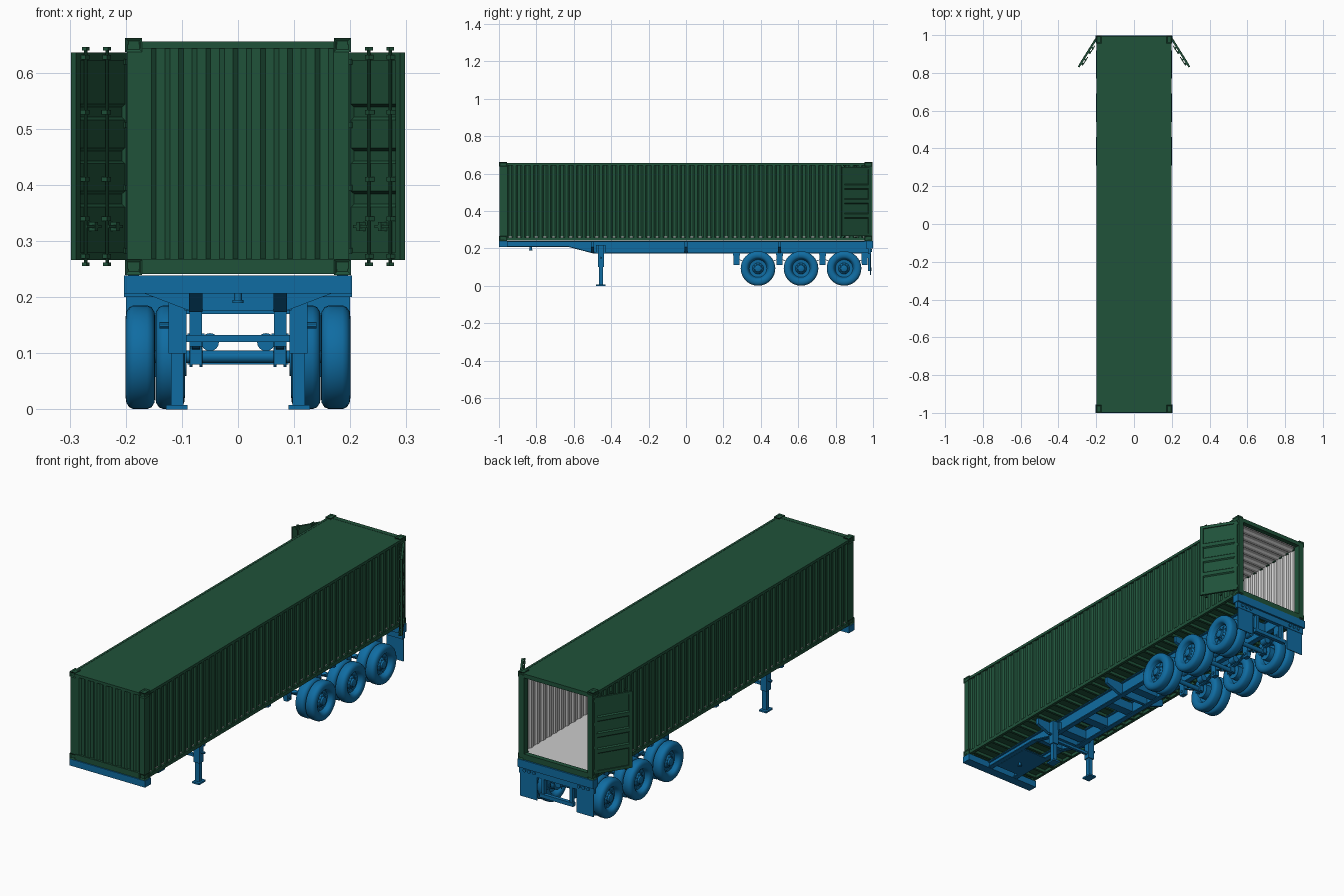
import bpy, bmesh
from math import pi, cos, sin, radians
from mathutils import Vector, Matrix

if "Cube" in bpy.data.objects:
    bpy.data.objects.remove(bpy.data.objects["Cube"])


def material(name, color):
    m = bpy.data.materials.new(name)
    m.diffuse_color = color
    m.use_nodes = True
    m.node_tree.nodes["Principled BSDF"].inputs["Base Color"].default_value = m.diffuse_color
    return m


GREEN = material("green_paint", (0.014, 0.084, 0.042, 1))
BLUE = material("blue_paint", (0.005, 0.15, 0.36, 1))


def box(bm, x0, x1, y0, y1, z0, z1):
    mat = Matrix.Translation(((x0 + x1) / 2, (y0 + y1) / 2, (z0 + z1) / 2))
    bmesh.ops.create_cube(bm, size=1, matrix=mat @ Matrix.Diagonal((x1 - x0, y1 - y0, z1 - z0, 1)))


def cyl(bm, p, q, r, n=16):
    p, q = Vector(p), Vector(q)
    rot = (q - p).to_track_quat('Z', 'Y').to_matrix().to_4x4()
    bmesh.ops.create_cone(bm, cap_ends=True, segments=n, radius1=r, radius2=r,
                          depth=(q - p).length, matrix=Matrix.Translation((p + q) / 2) @ rot)


def prism(bm, pts, axis, a, b):
    def at(p, t):
        return (t, p[0], p[1]) if axis == 'x' else (p[0], t, p[1])
    A = [bm.verts.new(at(p, a)) for p in pts]
    B = [bm.verts.new(at(p, b)) for p in pts]
    bm.faces.new(A)
    bm.faces.new(B[::-1])
    for i in range(len(pts)):
        j = (i + 1) % len(pts)
        bm.faces.new((A[i], B[i], B[j], A[j]))


def ribbon(bm, line, t, x0, x1):
    prism(bm, line + [(y, z + t) for y, z in reversed(line)], 'x', x0, x1)


def sheet(bm, A, B):
    A = [bm.verts.new(p) for p in A]
    B = [bm.verts.new(p) for p in B]
    for i in range(len(A) - 1):
        bm.faces.new((A[i], A[i + 1], B[i + 1], B[i]))


def lathe(bm, profile, cx, cy, cz, n=40):
    rings = [[bm.verts.new((cx + x, cy + r * cos(2 * pi * k / n), cz + r * sin(2 * pi * k / n)))
              for k in range(n)] for x, r in profile]
    for a, b in zip(rings, rings[1:]):
        for k in range(n):
            bm.faces.new((a[k], a[(k + 1) % n], b[(k + 1) % n], b[k]))
    bm.faces.new(rings[0])
    bm.faces.new(rings[-1])


def corrugation(a, b, n, hi, lo):
    p = (b - a) / n
    pts = []
    for i in range(n):
        s = a + i * p
        pts += [(s, hi), (s + .32 * p, hi), (s + .5 * p, lo), (s + .82 * p, lo)]
    return pts + [(b, hi)]


def finish(name, bm, mat=None, mirror=False, smooth=False, recalc=True, matrix=None):
    if matrix:
        bm.transform(matrix)
    if recalc:
        bmesh.ops.recalc_face_normals(bm, faces=bm.faces)
    me = bpy.data.meshes.new(name)
    bm.to_mesh(me)
    bm.free()
    ob = bpy.data.objects.new(name, me)
    bpy.context.collection.objects.link(ob)
    if mat:
        me.materials.append(mat)
    if smooth:
        bpy.ops.object.select_all(action='DESELECT')
        ob.select_set(True)
        bpy.context.view_layer.objects.active = ob
        bpy.ops.object.shade_smooth_by_angle(angle=radians(35))
    if mirror:
        ob.modifiers.new("Mirror", 'MIRROR').use_mirror_merge = False
    return ob


# container walls: green outside, grey inside
side = corrugation(-.97, .97, 42, .196, .189)
front = corrugation(-.17, .17, 7, -.995, -.987)
bm = bmesh.new()
sheet(bm, [(x, y, .25) for y, x in side], [(x, y, .648) for y, x in side])
finish("side_wall", bm, GREEN, True, recalc=False)
bm = bmesh.new()
sheet(bm, [(x - .003, y, .26) for y, x in side[::-1]], [(x - .003, y, .648) for y, x in side[::-1]])
finish("side_wall_lining", bm, None, True, recalc=False)
bm = bmesh.new()
sheet(bm, [(x, y, .26) for x, y in front], [(x, y, .645) for x, y in front])
finish("front_wall", bm, GREEN, recalc=False)
bm = bmesh.new()
sheet(bm, [(x, y + .003, .26) for x, y in front[::-1]], [(x, y + .003, .645) for x, y in front[::-1]])
finish("front_wall_lining", bm, None, recalc=False)
ceiling = corrugation(-.98, .98, 40, .648, .642)
bm = bmesh.new()
sheet(bm, [(-.19, y, z) for y, z in ceiling], [(.19, y, z) for y, z in ceiling])
finish("ceiling_lining", bm, None, recalc=False)
bm = bmesh.new()
box(bm, -.19, .19, -.985, .985, .259, .264)
finish("floor", bm)
bm = bmesh.new()
box(bm, -.196, .196, -.99, .99, .649, .655)
finish("roof", bm, GREEN)

# container frame and corner castings
bm = bmesh.new()
for s in (-1, 1):
    y0, y1 = sorted((s * .965, s * .997))
    box(bm, .17, .198, y0, y1, .25, .65)
box(bm, .186, .199, -.97, .97, .241, .258)
box(bm, .188, .199, -.97, .97, .643, .656)
finish("corner_posts_and_rails", bm, GREEN, True)
bm = bmesh.new()
for y0, y1 in ((-.998, -.975), (.972, .995)):
    box(bm, -.175, .175, y0, y1, .241, .268)
    box(bm, -.175, .175, y0, y1, .636 if y0 > 0 else .643, .656)
finish("end_sills_and_headers", bm, GREEN)
bm = bmesh.new()
for y0, y1 in ((-1, -.958), (.955, .997)):
    box(bm, .171, .201, y0, y1, .24, .267)
    box(bm, .171, .201, y0, y1, .637, .662)
bmesh.ops.recalc_face_normals(bm, faces=bm.faces)
bmesh.ops.inset_individual(bm, faces=bm.faces[:], thickness=.008, depth=-.004)
finish("corner_castings", bm, GREEN, True)
bm = bmesh.new()
for i in range(30):
    y = -.94 + i * 1.88 / 29
    box(bm, -.188, .188, y - .006, y + .006, .242, .2595)
box(bm, -.188, .188, -.98, .98, .256, .2595)
finish("floor_cross_members", bm, GREEN)

# doors: built shut with the hinge at the origin, then swung open
swing = Matrix.Translation((.201, .988, 0)) @ Matrix.Rotation(radians(-238), 4, 'Z')
bm = bmesh.new()
outer = [(.008, .272)]
for zc in (.375, .452, .53):
    outer += [(.008, zc - .014), (.002, zc - .009), (.002, zc + .009), (.008, zc + .014)]
outer += [(.008, .63)]
prism(bm, [(y, z) for y, z in outer] + [(y - .003, z) for y, z in outer[::-1]], 'x', -.168, -.01)
box(bm, -.182, -.166, 0, .01, .266, .636)
box(bm, -.014, 0, 0, .01, .266, .636)
box(bm, -.17, -.01, 0, .01, .266, .28)
box(bm, -.17, -.01, 0, .01, .622, .636)
finish("door_panel", bm, GREEN, True, matrix=swing)
bm = bmesh.new()
for x in (-.085, -.157):
    cyl(bm, (x, .015, .256), (x, .015, .645), .003, 10)
    for z in (.273, .34, .41, .53, .628):
        box(bm, x - .007, x + .007, .008, .019, z - .004, z + .004)
    for z in (.256, .64):
        box(bm, x - .005, x + .005, .010, .020, z, z + .006)
    box(bm, x - .002, x + .045, .016, .020, .323, .329)
    box(bm, x + .022, x + .032, .008, .021, .318, .334)
finish("door_lock_bars", bm, GREEN, True, matrix=swing)
bm = bmesh.new()
for z in (.283, .395, .507, .62):
    cyl(bm, (0, .006, z - .007), (0, .006, z + .007), .006, 10)
    box(bm, -.02, 0, .009, .012, z - .005, z + .005)
finish("door_hinges", bm, GREEN, True, matrix=swing)

# chassis main beams with gooseneck
bm = bmesh.new()
low = [(-.98, .208), (-.63, .208), (-.5, .174), (.975, .174)]
prism(bm, low + [(.975, .238), (-.98, .238)], 'x', .072, .078)
ribbon(bm, low, .005, .063, .087)
box(bm, .063, .087, -.98, .975, .234, .239)
finish("main_beam", bm, BLUE, True)

# bolsters, outriggers and cross members
bm = bmesh.new()
box(bm, -.203, .203, -1, -.955, .207, .239)
box(bm, -.203, .203, .962, .999, .2, .239)
box(bm, -.2, .2, .972, .99, .17, .202)
box(bm, -.064, .064, -.92, -.72, .207, .212)
for y in (-.9, -.76, -.62):
    box(bm, -.075, .075, y - .012, y + .012, .211, .236)
for y in (-.455, -.3, -.12, .06, .22, .385, .615, .845):
    box(bm, -.075, .075, y - .022, y + .022, .188, .232)
for y in (-.5, 0, .5):
    prism(bm, [(-.17, .238), (-.17, .208), (-.087, .176), (.087, .176), (.17, .208), (.17, .238)],
          'y', y - .008, y + .008)
finish("chassis_cross_members", bm, BLUE)
bm = bmesh.new()
for y in (-.978, .978):
    box(bm, .176, .196, y - .015, y + .015, .238, .243)
finish("twist_locks", bm, BLUE, True)
bm = bmesh.new()
cyl(bm, (0, -.83, .192), (0, -.83, .21), .007)
cyl(bm, (0, -.83, .19), (0, -.83, .195), .010)
finish("coupling_pin", bm, BLUE, smooth=True)

# landing gear
bm = bmesh.new()
box(bm, .092, .124, -.471, -.439, .1, .218)
box(bm, .097, .119, -.466, -.444, .008, .11)
box(bm, .09, .128, -.48, -.43, 0, .008)
box(bm, .08, .095, -.48, -.43, .176, .218)
cyl(bm, (.12, -.455, .15), (.14, -.455, .15), .006, 10)
finish("landing_leg", bm, BLUE, True)
bm = bmesh.new()
box(bm, -.1, .1, -.462, -.448, .12, .133)
finish("landing_gear_brace", bm, BLUE)

# axles, springs and wheels
AXLES = (.385, .615, .845)
HANGERS = (.27, .5, .73, .955)
bm = bmesh.new()
for y in AXLES:
    cyl(bm, (-.16, y, .094), (.16, y, .094), .011, 20)
    for s in (-1, 1):
        cyl(bm, (s * .092, y, .094), (s * .125, y, .094), .034, 28)
finish("axles", bm, BLUE, smooth=True)
bm = bmesh.new()
for y in HANGERS:
    prism(bm, [(y - .018, .176), (y - .015, .112), (y + .015, .112), (y + .018, .176)], 'x', .064, .086)
    cyl(bm, (.06, y, .128), (.09, y, .128), .007, 12)
for y in AXLES:
    for k in range(3):
        h = .1 - .022 * k
        arc = [(y + h * t, .112 + .026 * (h / .1 * t) ** 2 - .003 * k) for t in (-1, -.6, -.2, .2, .6, 1)]
        ribbon(bm, arc, .0035, .068, .082)
    box(bm, .065, .085, y - .017, y + .017, .08, .108)
    for s in (-1, 1):
        for x in (.066, .084):
            cyl(bm, (x, y + s * .013, .076), (x, y + s * .013, .121), .0025, 8)
    cyl(bm, (.05, y + .03, .12), (.05, y + .065, .12), .016, 16)
finish("suspension", bm, BLUE, True)

half = [(.021, .056), (.025, .062), (.0262, .072), (.025, .081), (.020, .089), (.012, .0925)]
tire = [(-x, r) for x, r in half] + half[::-1]
rim = [(.018, .054), (.010, .050), (.002, .047), (0, .030), (.006, .026)]
hub = rim + [(.010, .020), (.018, .018), (.020, .014)]
bm = bmesh.new()
for y in AXLES:
    lathe(bm, [(-.021, .05)] + tire + hub, .174, y, .093)
    inner = [(-.021, .05)] + tire + rim
    lathe(bm, [(-x, r) for x, r in inner], .121, y, .093)
    for k in range(10):
        a = 2 * pi * k / 10
        c, s = cos(a), sin(a)
        cyl(bm, (.172, y + .024 * c, .093 + .024 * s), (.184, y + .024 * c, .093 + .024 * s), .0025, 6)
        cyl(bm, (.172, y + .039 * c, .093 + .039 * s), (.178, y + .039 * c, .093 + .039 * s), .005, 8)
finish("dual_wheels", bm, BLUE, True, smooth=True)

# rear guard, mud flaps and lamps
bm = bmesh.new()
box(bm, .067, .083, .972, .988, .088, .175)
box(bm, .105, .196, .984, .988, .058, .175)
for x in (.12, .145, .17):
    cyl(bm, (x, .985, .188), (x, .995, .188), .008, 14)
finish("mud_flaps_and_guard_posts", bm, BLUE, True)
bm = bmesh.new()
box(bm, -.09, .09, .974, .992, .08, .098)
finish("rear_guard_bar", bm, BLUE)
